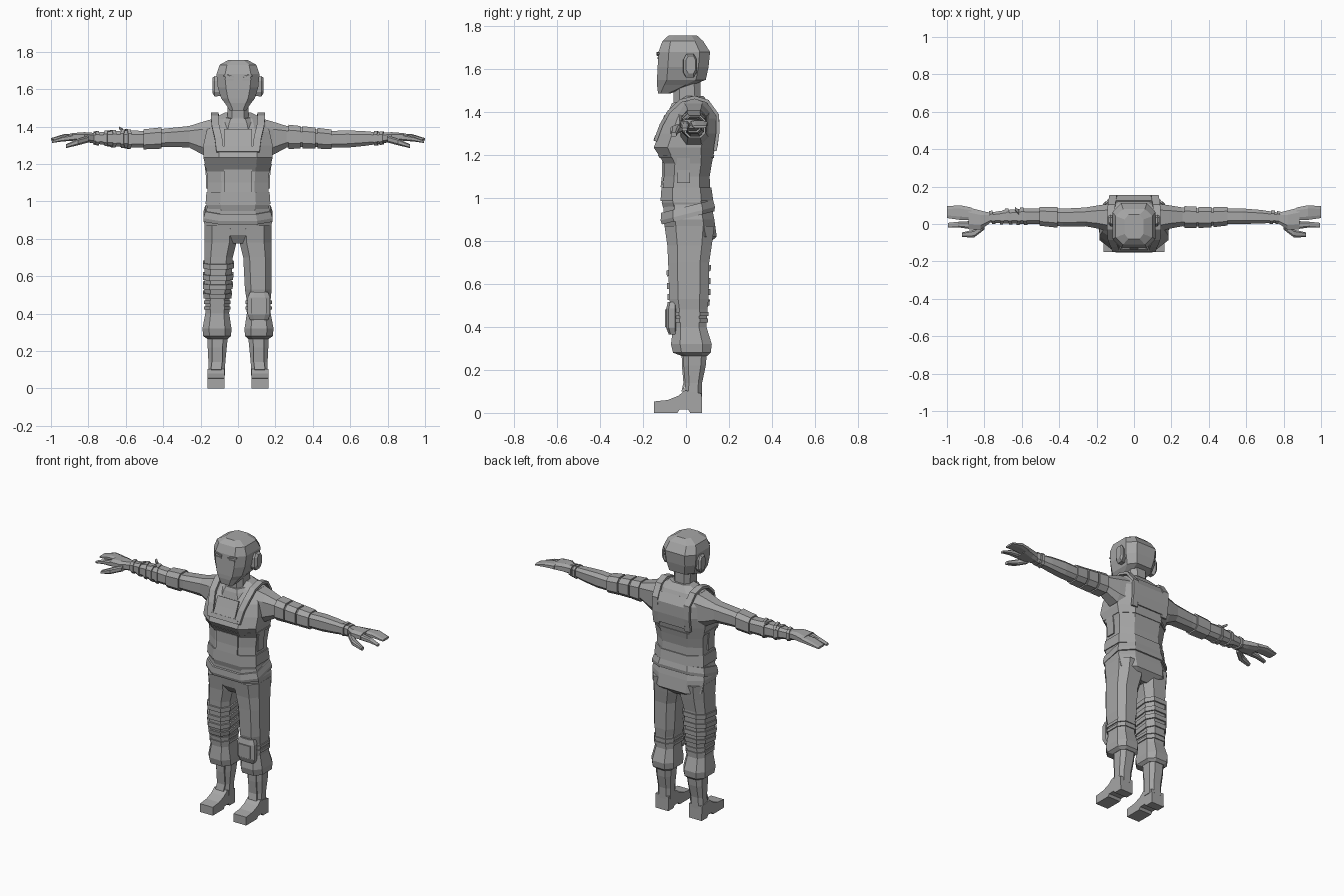
import bpy, bmesh

grey = bpy.data.materials.new("plain grey")
grey.diffuse_color = (0.38, 0.38, 0.38, 1)


def finish(name, bm, solid=0):
    bmesh.ops.recalc_face_normals(bm, faces=bm.faces)
    me = bpy.data.meshes.new(name)
    bm.to_mesh(me)
    bm.free()
    me.materials.append(grey)
    ob = bpy.data.objects.new(name, me)
    bpy.context.collection.objects.link(ob)
    if solid:
        mod = ob.modifiers.new("thickness", 'SOLIDIFY')
        mod.thickness = solid
        mod.offset = 0
    return ob


def loft(name, rings, axis='z', s=1, k=0.55, tilt=0):
    """Chamfered eight-sided rings (t, u0, u1, v0, v1) joined along an axis."""
    bm = bmesh.new()
    loops = []
    for t, u0, u1, v0, v1 in rings:
        cu, cv, ru, rv = (u0 + u1) / 2, (v0 + v1) / 2, (u1 - u0) / 2, (v1 - v0) / 2
        loop = []
        for a, b in ((1, -k), (1, k), (k, 1), (-k, 1), (-1, k), (-1, -k), (-k, -1), (k, -1)):
            u, v = cu + a * ru, cv + b * rv
            co = (s * u, v, t + tilt * v) if axis == 'z' else (s * (t + tilt * u), u, v)
            loop.append(bm.verts.new(co))
        loops.append(loop)
    for A, B in zip(loops, loops[1:]):
        for i in range(8):
            j = (i + 1) % 8
            bm.faces.new((A[i], A[j], B[j], B[i]))
    bm.faces.new(loops[0])
    bm.faces.new(loops[-1])
    return finish(name, bm)


def section(rings, t):
    """Ring interpolated at t."""
    rs = sorted(rings)
    for a, b in zip(rs, rs[1:]):
        if a[0] <= t <= b[0]:
            f = (t - a[0]) / (b[0] - a[0])
            return [p + (q - p) * f for p, q in zip(a, b)]


def band(name, rings, t0, t1, m, axis='z', s=1, tilt=0):
    """Raised sleeve that follows a limb or the torso."""
    out = []
    for t in (t0, t1):
        _, a, b, c, d = section(rings, t)
        out.append((t, a - m, b + m, c - m, d + m))
    return loft(name, out, axis, s, tilt=tilt)


def strip(name, path, hw, thick=0.009, along=(1, 0, 0)):
    """Ribbon along a path; hw is the half width in the given direction."""
    bm = bmesh.new()
    rows = [[bm.verts.new([p + sg * hw * d for p, d in zip(pt, along)]) for sg in (-1, 1)]
            for pt in path]
    for A, B in zip(rows, rows[1:]):
        bm.faces.new((A[0], A[1], B[1], B[0]))
    return finish(name, bm, thick)


def prism(name, profile, x0, x1, s=1):
    """Side profile (y, z) pulled across x."""
    bm = bmesh.new()
    f = bm.faces.new([bm.verts.new((s * x0, y, z)) for y, z in profile])
    r = bmesh.ops.extrude_face_region(bm, geom=[f])
    for v in r['geom']:
        if isinstance(v, bmesh.types.BMVert):
            v.co.x = s * x1
    return finish(name, bm)


# Head and neck
loft("head", [(1.487, -.045, .045, -.13, -.07), (1.525, -.07, .07, -.135, .03),
              (1.55, -.09, .09, -.135, .092), (1.61, -.108, .108, -.132, .105),
              (1.68, -.115, .115, -.128, .112), (1.73, -.098, .098, -.11, .08),
              (1.757, -.05, .05, -.08, .05)], k=.6)
loft("neck", [(1.38, -.065, .065, -.06, .075), (1.45, -.057, .057, -.058, .068),
              (1.56, -.057, .057, -.06, .066)])
loft("collar", [(1.40, -.1, .1, -.085, .09), (1.435, -.085, .085, -.075, .085),
                (1.455, -.07, .07, -.065, .078)], tilt=.2)

# Torso with vest
torso = [(.93, -.155, .155, -.1, .11), (.98, -.168, .168, -.113, .122),
         (1.03, -.163, .163, -.11, .113), (1.10, -.162, .162, -.103, .11),
         (1.16, -.168, .168, -.102, .12), (1.235, -.185, .185, -.15, .135),
         (1.30, -.185, .185, -.125, .145), (1.37, -.17, .17, -.095, .145),
         (1.44, -.14, .14, -.04, .11), (1.475, -.07, .07, -.01, .08)]
loft("torso", torso)
band("vest_hem", torso, .985, 1.05, .006)
band("vest_top_seam", torso, 1.185, 1.20, .004)
strip("vest_front_panel", [(0, -.107, 1.17), (0, -.108, 1.10), (0, -.114, 1.05)], .075)
strip("bib", [(0, -.139, 1.285), (0, -.117, 1.335), (0, -.096, 1.385)], .075)
strip("bib_edge", [(0, -.145, 1.265), (0, -.137, 1.29)], .1, .014)
strip("back_panel", [(0, .142, 1.235), (0, .15, 1.30), (0, .15, 1.37), (0, .122, 1.42)], .095)

# Pelvis and belt
pelvis = [(.775, -.09, .09, -.06, .09), (.82, -.172, .172, -.092, .143),
          (.90, -.183, .183, -.105, .132), (.97, -.165, .165, -.105, .118)]
loft("pelvis", pelvis)
loft("belt", [(.905, -.185, .185, -.112, .132), (.925, -.185, .185, -.118, .135),
              (.96, -.175, .175, -.115, .126)], tilt=.25)

leg = [(.87, .0, .18, -.1, .132), (.78, .008, .178, -.087, .12), (.70, .028, .18, -.083, .108),
       (.53, .037, .18, -.078, .105), (.48, .045, .175, -.068, .10), (.40, .047, .175, -.06, .095),
       (.32, .035, .19, -.07, .12), (.28, .037, .186, -.06, .115), (.265, .055, .165, -.02, .1)]
arm = [(.12, -.045, .11, 1.23, 1.445), (.19, -.025, .1, 1.25, 1.425), (.26, -.012, .088, 1.288, 1.403),
       (.38, -.014, .082, 1.292, 1.39), (.5, 0, .083, 1.287, 1.376), (.58, 0, .083, 1.287, 1.38),
       (.68, .003, .075, 1.297, 1.375), (.79, .008, .058, 1.313, 1.365)]

for s, side in ((1, "left"), (-1, "right")):
    # Ears, brows and eyes
    loft(side + "_ear", [(.09, -.015, .04, 1.565, 1.66), (.125, -.012, .05, 1.56, 1.67),
                         (.137, 0, .045, 1.58, 1.66)], 'x', s)
    strip(side + "_brow", [(s * .022, -.132, 1.665), (s * .055, -.133, 1.675), (s * .078, -.126, 1.672)],
          .004, .008, (0, 0, 1))
    strip(side + "_eye", [(s * .025, -.131, 1.65), (s * .07, -.131, 1.652)], .004, .005, (0, 0, 1))

    # Vest straps and side panels
    strip(side + "_vest_strap", [(s * .095, -.143, 1.265), (s * .105, -.115, 1.34), (s * .12, -.08, 1.40),
                                 (s * .125, -.025, 1.452), (s * .125, .04, 1.468), (s * .12, .1, 1.45),
                                 (s * .112, .147, 1.385), (s * .11, .147, 1.30), (s * .11, .135, 1.22)],
          .02, .016)
    strip(side + "_side_panel", [(s * .174, -.012, 1.19), (s * .167, -.012, 1.13), (s * .166, -.012, 1.07)],
          .03, .008, (0, 1, 0))

    # Legs, trousers cuffs and boots
    loft(side + "_leg", leg, s=s)
    loft(side + "_boot_shaft", [(.29, .053, .163, -.012, .098), (.22, .06, .162, -.012, .092),
                                (.14, .068, .158, -.004, .075), (.07, .07, .16, -.01, .074)], s=s)
    strip(side + "_boot_front", [(s * .112, -.016, .265), (s * .112, -.015, .22), (s * .112, -.008, .14),
                                 (s * .117, -.017, .1)], .028, .008)
    prism(side + "_foot", [(-.15, 0), (-.04, 0), (-.03, .015), (.01, .015), (.02, 0), (.075, 0),
                           (.073, .09), (-.005, .105), (-.035, .08), (-.085, .06), (-.15, .053)],
          .073, .163, s)
    for z in (.43, .46):
        band(side + "_knee_strap", leg, z - .009, z + .009, .006, s=s)

    # Arms and hands
    loft(side + "_arm", arm, 'x', s)
    loft(side + "_palm", [(.77, .005, .06, 1.313, 1.366), (.82, -.03, .072, 1.318, 1.37),
                          (.885, -.028, .088, 1.325, 1.365)], 'x', s)
    loft(side + "_fingers", [(.87, .02, .088, 1.328, 1.363), (.93, .022, .1, 1.332, 1.36),
                             (1.0, .032, .095, 1.326, 1.338)], 'x', s)
    loft(side + "_index_finger", [(.87, -.028, .016, 1.325, 1.36), (.94, -.018, .012, 1.32, 1.346),
                                  (.995, -.018, .006, 1.312, 1.325)], 'x', s)
    loft(side + "_thumb", [(.80, -.03, .01, 1.315, 1.35), (.855, -.072, -.03, 1.3, 1.335),
                           (.92, -.07, -.045, 1.285, 1.305)], 'x', s)

# Arm wraps, different on each side
for a, b in ((.27, .335), (.345, .415), (.425, .5)):
    band("left_arm_wrap", arm, a, b, .008, 'x')
for a in (.725, .755):
    band("left_wrist_strap", arm, a, a + .018, .006, 'x', tilt=.15)
band("right_elbow_wrap", arm, .41, .505, .009, 'x', -1)
for i, a in enumerate((.57, .61, .65, .7, .74)):
    band("right_forearm_strap", arm, a, a + .018, .006, 'x', -1, tilt=(.25, -.25)[i % 2])
loft("right_strap_knot", [(.615, .05, .075, 1.37, 1.39), (.635, .07, .09, 1.385, 1.4)], 'x', -1)

# Thigh wraps on the right leg
for z in (.5, .55, .6, .66):
    band("right_thigh_wrap", leg, z - .014, z + .014, .008, s=-1, tilt=.12)

# Knee pad on the left leg
pad = loft("left_knee_pad", [(.365, .065, .16, -.08, -.04), (.395, .052, .172, -.092, -.04),
                             (.485, .052, .172, -.092, -.04), (.515, .065, .16, -.085, -.04)])
strip("left_knee_pad_plate", [(.112, -.094, .40), (.112, -.094, .48)], .04, .008)
